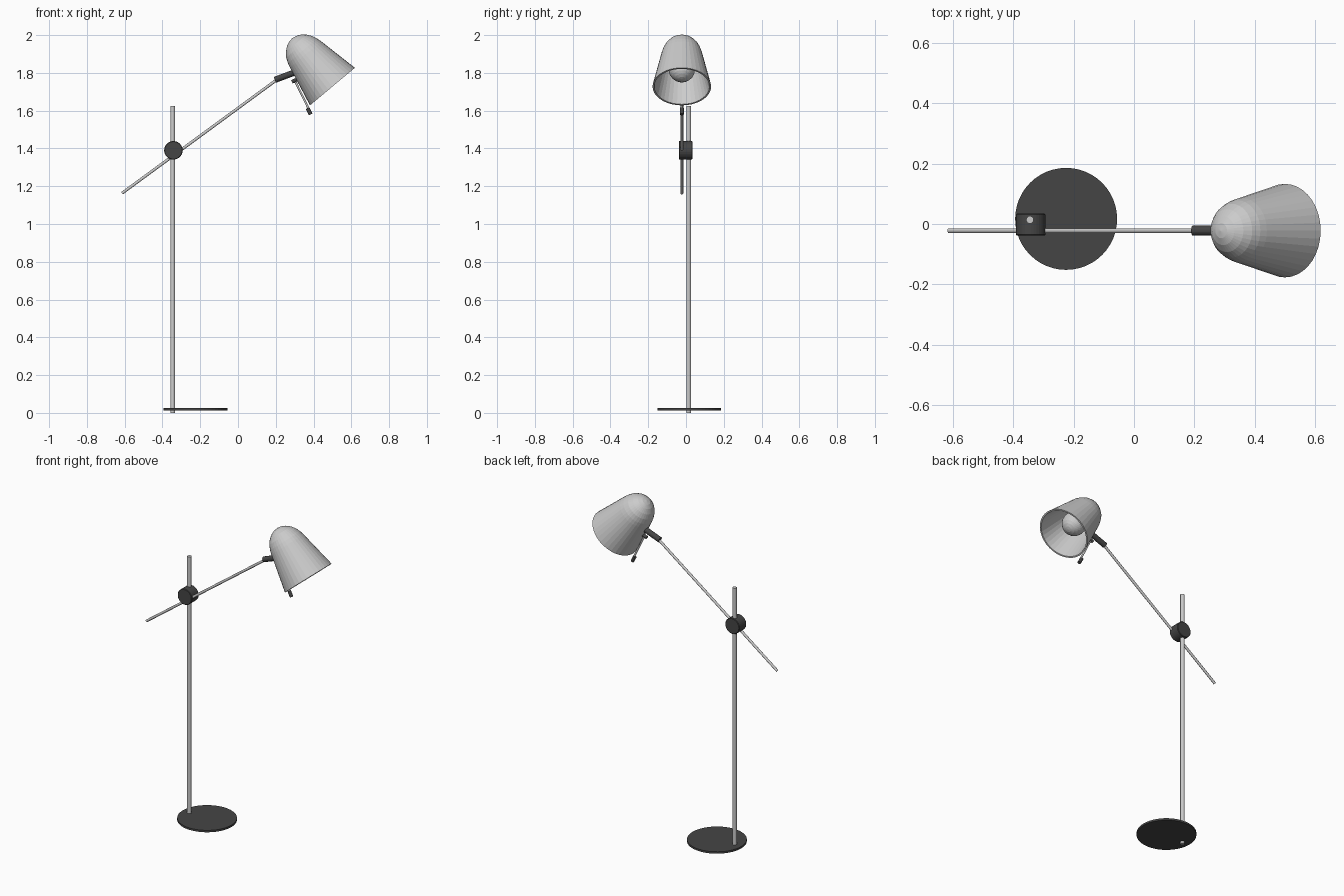
import bpy, bmesh, math
from mathutils import Vector

if "Cube" in bpy.data.objects:
    bpy.data.objects.remove(bpy.data.objects["Cube"])

dark = bpy.data.materials.new("dark_metal")
dark.diffuse_color = (0.06, 0.06, 0.06, 1)
dark.use_nodes = True
dark.node_tree.nodes["Principled BSDF"].inputs["Base Color"].default_value = dark.diffuse_color
ARM_Y = -0.022


def lathe(name, profile, origin, axis, sides=32, mat=None):
    """Revolve (radius, height) points around an axis through origin."""
    bm = bmesh.new()
    rings = []
    for r, h in profile:
        if r == 0:
            rings.append([bm.verts.new((0, 0, h))])
        else:
            rings.append([bm.verts.new((r * math.cos(2 * math.pi * i / sides),
                                        r * math.sin(2 * math.pi * i / sides), h))
                          for i in range(sides)])
    for a, b in zip(rings, rings[1:]):
        for i in range(sides):
            j = (i + 1) % sides
            if len(a) == 1:
                bm.faces.new((a[0], b[j], b[i]))
            elif len(b) == 1:
                bm.faces.new((a[i], a[j], b[0]))
            else:
                bm.faces.new((a[i], a[j], b[j], b[i]))
    bmesh.ops.recalc_face_normals(bm, faces=bm.faces)
    me = bpy.data.meshes.new(name)
    bm.to_mesh(me)
    bm.free()
    ob = bpy.data.objects.new(name, me)
    ob.location = origin
    ob.rotation_mode = 'QUATERNION'
    ob.rotation_quaternion = Vector(axis).to_track_quat('Z', 'Y')
    bpy.context.collection.objects.link(ob)
    if mat:
        me.materials.append(mat)
    return ob


def rod(name, a, b, r, sides=16, mat=None):
    """Capped cylinder between two points."""
    a, b = Vector(a), Vector(b)
    n = (b - a).length
    return lathe(name, [(0, 0), (r, 0), (r, n), (0, n)], a, b - a, sides, mat)


# Round base plate and upright pole
rod("base", (-0.225, 0.017, 0.013), (-0.225, 0.017, 0.025), 0.169, 48, dark)
rod("pole", (-0.345, 0.014, 0), (-0.345, 0.014, 1.625), 0.0125)

# Clamp knob joining pole and arm
lathe("clamp_knob", [(0, 0), (0.046, 0), (0.049, 0.003), (0.049, 0.069),
                     (0.046, 0.072), (0, 0.072)],
      (-0.342, 0.034, 1.39), (0, -1, 0), 32, dark)

# Slanted arm and the socket that holds the shade
rod("arm", (-0.614, ARM_Y, 1.163), (0.21, ARM_Y, 1.767), 0.0078)
rod("arm_socket", (0.195, ARM_Y, 1.763), (0.315, ARM_Y, 1.808), 0.0165, 20, dark)

# Lamp shade: closed dome on a flared cone, with wall thickness
up = Vector((-0.642, 0, 0.767))
rim = Vector((0.5, ARM_Y, 1.7275))
outer = [(0, 0.333), (0.025, 0.329), (0.048, 0.318), (0.071, 0.299),
         (0.089, 0.275), (0.101, 0.247), (0.108, 0.222), (0.155, 0)]
inner = [(r - 0.009 if r > 0.01 else 0, h - (0.009 if h > 0.2 else 0))
         for r, h in reversed(outer)]
lathe("shade", outer + inner, rim, up, 36)

# Bulb with neck reaching into the dome
bulb = [(0, 0.05)]
bulb += [(0.07 * math.sin(t), 0.12 - 0.07 * math.cos(t))
         for t in (math.radians(d) for d in range(15, 151, 15))]
bulb += [(0.032, 0.21), (0.032, 0.31), (0, 0.31)]
lathe("bulb", bulb, rim, up, 32)

# Thin adjusting handle below the shade
rod("handle_collar", (0.285, ARM_Y, 1.753), (0.318, ARM_Y, 1.767), 0.010, 12, dark)
rod("handle_rod", (0.298, ARM_Y, 1.765), (0.374, ARM_Y, 1.61), 0.0055, 12)
rod("handle_tip", (0.368, ARM_Y, 1.613), (0.385, ARM_Y, 1.580), 0.0105, 12, dark)
